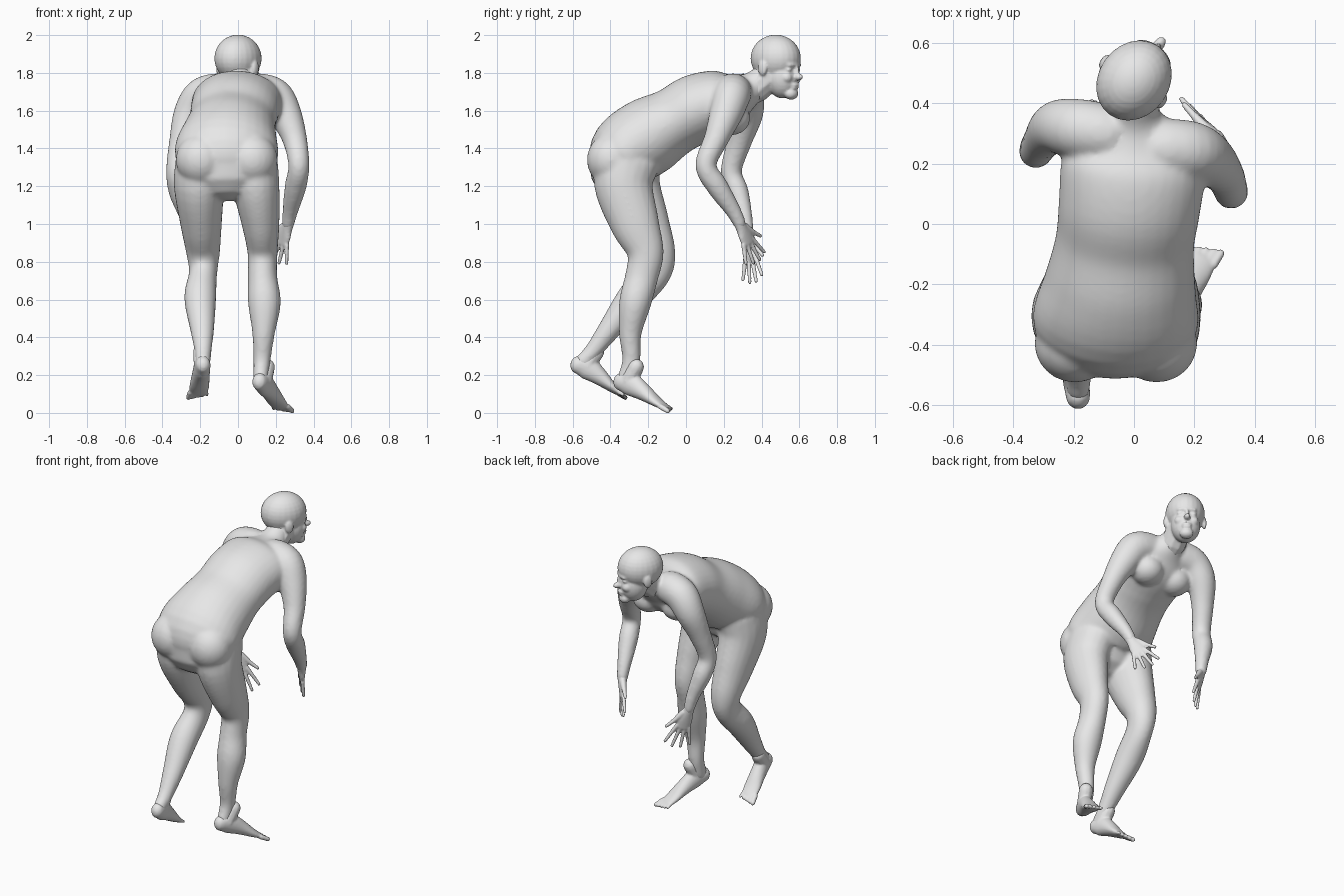
import bpy
import bmesh
from math import sin, cos, pi, radians
from mathutils import Vector, Matrix

cube = bpy.data.objects.get("Cube")
if cube:
    bpy.data.objects.remove(cube, do_unlink=True)

skin = bpy.data.materials.new("plain_grey")
skin.use_nodes = True
GREY = (0.8, 0.8, 0.8, 1)
skin.diffuse_color = GREY
skin.node_tree.nodes["Principled BSDF"].inputs["Base Color"].default_value = GREY

X = Vector((1, 0, 0))
UP = Vector((0, 0, 1))


def spline(rings, steps=5):
    """Smoothly interpolate rings of (x, y, z, side radius, depth radius)."""
    pts = [rings[0]] + list(rings) + [rings[-1]]
    out = []
    for p0, p1, p2, p3 in zip(pts, pts[1:], pts[2:], pts[3:]):
        for k in range(steps):
            t = k / steps
            out.append([(2 * b + (c - a) * t + (2 * a - 5 * b + 4 * c - d) * t ** 2
                         + (3 * b - a - 3 * c + d) * t ** 3) / 2
                        for a, b, c, d in zip(p0, p1, p2, p3)])
    return out + [list(rings[-1])]


def loft(bm, rings, side=X, sides=20):
    """Closed tube with rounded ends through elliptical rings."""
    path = spline(rings)
    mids = [Vector(r[:3]) for r in path]
    stations = []
    last = len(path) - 1
    for i, ring in enumerate(path):
        tangent = (mids[min(i + 1, last)] - mids[max(i - 1, 0)]).normalized()
        a, b = ring[3:]
        caps = [(mids[i], a, b)]
        if i in (0, last):
            sign = -1 if i == 0 else 1
            caps = [(mids[i] + tangent * sign * min(a, b) * sin(q), a * cos(q), b * cos(q))
                    for q in (0, 0.5, 1, 1.4)]
            if i == 0:
                caps.reverse()
        u = (side - tangent * side.dot(tangent)).normalized()
        v = tangent.cross(u)
        stations += [(c, u * ra, v * rb) for c, ra, rb in caps]
    loops = []
    for c, u, v in stations:
        loops.append([bm.verts.new(c + u * cos(2 * pi * k / sides) + v * sin(2 * pi * k / sides))
                      for k in range(sides)])
    for low, high in zip(loops, loops[1:]):
        for k in range(sides):
            n = (k + 1) % sides
            bm.faces.new((low[k], low[n], high[n], high[k]))
    bm.faces.new(loops[0][::-1])
    bm.faces.new(loops[-1])


def blob(bm, centre, radii, turn=Matrix()):
    m = Matrix.Translation(centre) @ turn @ Matrix.Diagonal((*radii, 1))
    bmesh.ops.create_uvsphere(bm, u_segments=24, v_segments=16, radius=1, matrix=m)


def rod(bm, start, end, r0, r1):
    mid = start.lerp(end, 0.5)
    r = (r0 + r1) / 2
    loft(bm, [(*start, r0, r0), (*mid, r, r), (*end, r1, r1)],
         side=(end - start).orthogonal(), sides=10)


def finish(bm, name, voxel, passes):
    """Fuse the overlapping volumes into one soft skin."""
    bmesh.ops.recalc_face_normals(bm, faces=bm.faces)
    mesh = bpy.data.meshes.new(name)
    bm.to_mesh(mesh)
    bm.free()
    mesh.materials.append(skin)
    obj = bpy.data.objects.new(name, mesh)
    bpy.context.collection.objects.link(obj)
    fuse = obj.modifiers.new("fuse", 'REMESH')
    fuse.mode = 'VOXEL'
    fuse.voxel_size = voxel
    fuse.use_smooth_shade = True
    soft = obj.modifiers.new("soften", 'SMOOTH')
    soft.factor = 0.5
    soft.iterations = passes


# Torso, bent forward, up into the neck
body = bmesh.new()
loft(body, [(-.06, -.34, 1.29, .25, .17), (-.06, -.31, 1.385, .275, .2),
            (-.045, -.19, 1.47, .25, .205), (-.03, -.06, 1.545, .23, .18),
            (-.015, .06, 1.61, .235, .185), (0, .21, 1.655, .235, .165),
            (.005, .30, 1.695, .16, .105), (.005, .36, 1.73, .085, .08),
            (.005, .43, 1.78, .075, .075)], sides=32)
for x in (.075, -.195):
    blob(body, (x, -.395, 1.34), (.135, .13, .14))      # buttocks
for x in (.1, -.11):
    blob(body, (x, .24, 1.56), (.1, .1, .09))           # chest muscles

# Legs
loft(body, [(.08, -.31, 1.33, .13, .17), (.095, -.33, 1.2, .125, .155),
            (.12, -.27, 1.0, .1, .13), (.13, -.215, .85, .08, .098),
            (.13, -.235, .72, .078, .088), (.14, -.27, .58, .087, .085),
            (.135, -.295, .42, .06, .06), (.127, -.29, .28, .046, .048),
            (.12, -.315, .18, .04, .05)])
loft(body, [(-.19, -.3, 1.33, .14, .17), (-.205, -.3, 1.2, .135, .165),
            (-.195, -.22, 1.0, .11, .135), (-.185, -.155, .85, .09, .1),
            (-.185, -.17, .74, .075, .09), (-.2, -.28, .61, .085, .085),
            (-.19, -.4, .45, .065, .062), (-.185, -.49, .33, .046, .046),
            (-.185, -.545, .27, .04, .045)])

# Arms
left_wrist = Vector((.265, .285, 1.0))
right_wrist = Vector((-.25, .325, .95))
loft(body, [(.1, .25, 1.7, .1, .1), (.19, .24, 1.675, .1, .1),
            (.25, .21, 1.58, .088, .088), (.3, .16, 1.45, .066, .066),
            (.322, .105, 1.31, .056, .056), (.305, .165, 1.2, .058, .058),
            (.277, .25, 1.07, .042, .042), (*left_wrist, .034, .034)], side=Vector((.7, .7, .1)))
loft(body, [(-.1, .3, 1.7, .1, .1), (-.19, .315, 1.675, .1, .1),
            (-.255, .32, 1.58, .088, .088), (-.3, .28, 1.43, .066, .066),
            (-.325, .24, 1.28, .056, .056), (-.31, .275, 1.17, .057, .057),
            (-.27, .31, 1.04, .042, .042), (*right_wrist, .034, .034)], side=Vector((.7, -.7, .1)))
finish(body, "body", .011, 10)


def hand(name, wrist, tip, spread):
    bm = bmesh.new()
    reach = tip - wrist
    size = reach.length
    d = reach.normalized()
    s = (spread - d * spread.dot(d)).normalized()
    at = lambda along, across: wrist + d * along * size + s * across
    loft(bm, [(*at(-.1, 0), .032, .03), (*at(.1, 0), .034, .026),
              (*at(.3, .002), .046, .021), (*at(.5, 0), .044, .015)], side=s)
    for i, length in enumerate((.86, .97, 1, .92)):
        across = (i - 1.5) * .024
        rod(bm, at(.46, across), at(length, across * 2.1), .0135, .0095)
    rod(bm, at(.12, .025), at(.36, .062), .02, .014)    # thumb
    rod(bm, at(.36, .062), at(.55, .098), .0135, .01)
    finish(bm, name, .006, 2)


hand("left_hand", left_wrist, Vector((.2, .375, .8)), Vector((-.7, .7, .25)))
hand("right_hand", right_wrist, Vector((-.175, .355, .69)), Vector((.7, .6, 0)))


def foot(name, heel, ball, inner):
    bm = bmesh.new()
    d = (ball - heel).normalized()
    side = d.cross(UP).normalized()
    lift = side.cross(d)
    profile = [(0, 0, .04, .048), (.2, .014, .044, .062), (.5, .01, .048, .046),
               (.8, 0, .053, .028), (1, -.004, .05, .017)]
    loft(bm, [(*(heel.lerp(ball, t) + lift * h), a, b) for t, h, a, b in profile], side=side)
    for i in range(5):
        across = side * inner * (i - 2) * .021
        start = ball + across - lift * .004
        rod(bm, start, start + d * (.05 - .007 * i) + across * .15,
            .016 - .001 * i, .014 - .001 * i)
    rod(bm, heel + lift * .11 + d * .045, heel + lift * .02 + d * .04, .043, .045)  # ankle
    finish(bm, name, .007, 3)


foot("left_foot", Vector((.115, -.345, .165)), Vector((.225, -.115, .037)), -1)
foot("right_foot", Vector((-.185, -.572, .255)), Vector((-.21, -.355, .112)), 1)

# Head, turned to one side
head = bmesh.new()
turn = Matrix.Rotation(radians(-35), 4, 'Z')


def feature(side, forward, z, radii):
    blob(head, Vector((0, .475, z)) + (turn @ Vector((side, forward, 0))), radii, turn)


feature(0, 0, 1.877, (.118, .14, .125))         # cranium
feature(0, .045, 1.775, (.088, .088, .11))      # face
feature(0, .1, 1.69, (.042, .036, .032))        # chin
feature(0, .118, 1.842, (.06, .022, .016))      # brow
feature(0, .132, 1.805, (.012, .018, .04))      # nose bridge
feature(0, .146, 1.778, (.019, .028, .018))     # nose tip
feature(0, .126, 1.737, (.03, .018, .009))      # lips
feature(0, .122, 1.72, (.027, .018, .009))
for s in (-1, 1):
    feature(s * .04, .1, 1.775, (.032, .03, .03))       # cheek
    feature(s * .04, .112, 1.817, (.019, .016, .011))   # eyelid
    feature(s * .116, -.005, 1.825, (.013, .027, .04))  # ear
rod(head, Vector((.005, .37, 1.72)), Vector((.02, .455, 1.79)), .08, .075)
finish(head, "head", .007, 3)
